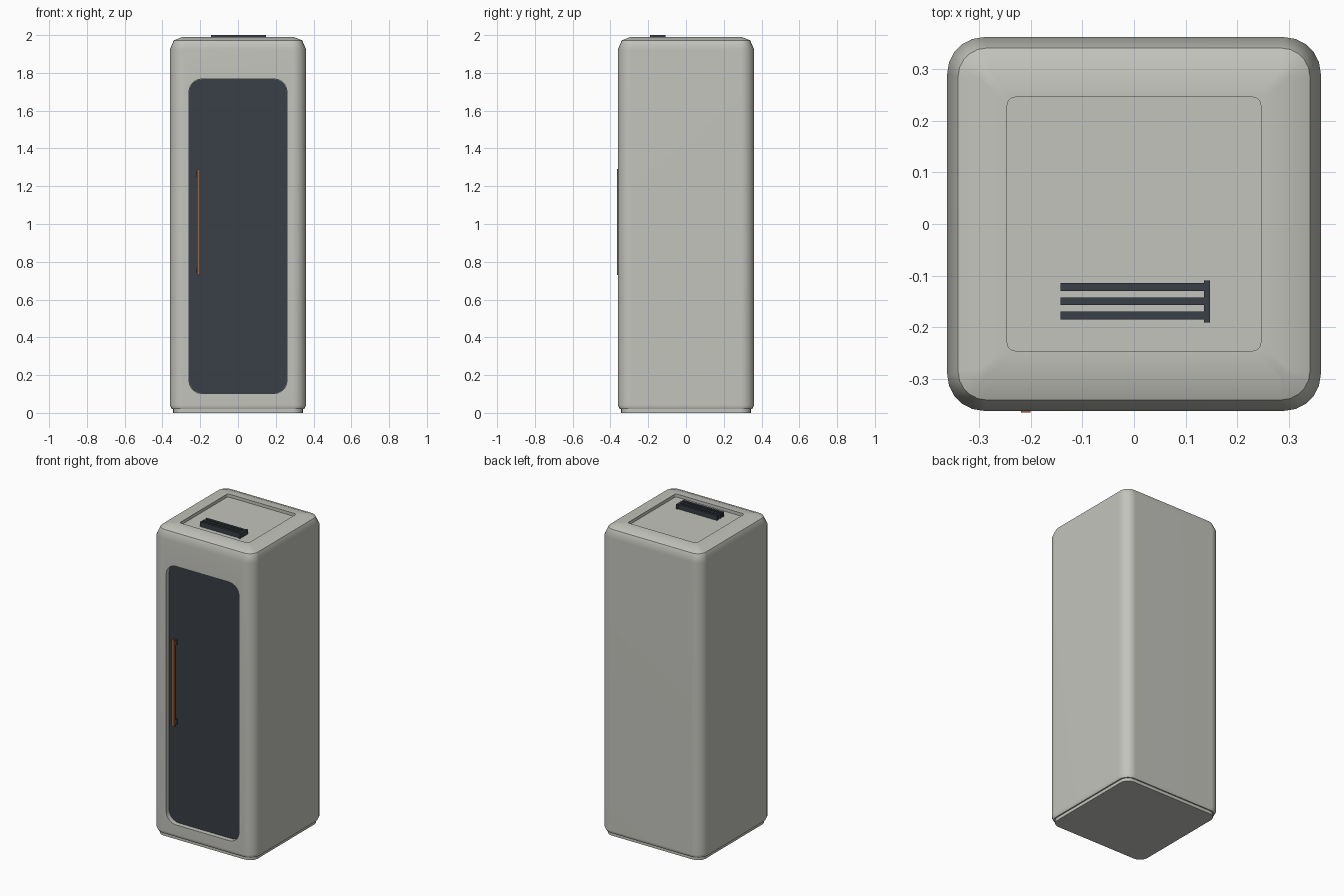
import bpy, bmesh
from math import cos, sin, pi, radians
from mathutils import Matrix

cube = bpy.data.objects.get("Cube")
if cube:
    bpy.data.objects.remove(cube, do_unlink=True)


def material(name, rgb):
    m = bpy.data.materials.new(name)
    m.use_nodes = True
    m.diffuse_color = (*rgb, 1)
    m.node_tree.nodes["Principled BSDF"].inputs["Base Color"].default_value = (*rgb, 1)
    return m


GREY = material("warm light grey", (0.55, 0.55, 0.51))
DARK = material("dark slate", (0.041, 0.05, 0.063))
COPPER = material("copper", (0.32, 0.12, 0.045))


def rounded_rect(hx, hy, r, z, seg=5):
    """Counter-clockwise outline of a rectangle with rounded corners."""
    pts = []
    for k, (sx, sy) in enumerate([(1, 1), (-1, 1), (-1, -1), (1, -1)]):
        for i in range(seg + 1):
            a = (k + i / seg) * pi / 2
            pts.append((sx * (hx - r) + r * cos(a), sy * (hy - r) + r * sin(a), z))
    return pts


def loft(name, rings, mat, matrix=None):
    """Skin a stack of rings (half x, half y, radius, z) and cap both ends."""
    bm = bmesh.new()
    loops = [[bm.verts.new(p) for p in rounded_rect(*ring)] for ring in rings]
    n = len(loops[0])
    for low, high in zip(loops, loops[1:]):
        for i in range(n):
            j = (i + 1) % n
            bm.faces.new((low[i], low[j], high[j], high[i]))
    bm.faces.new(loops[0][::-1])
    bm.faces.new(loops[-1])
    if matrix:
        bm.transform(matrix)
    return finish(name, bm, mat)


def box(name, lo, hi, mat):
    bm = bmesh.new()
    bmesh.ops.create_cube(bm, size=1)
    for v in bm.verts:
        v.co = [a + (b - a) * (c + 0.5) for a, b, c in zip(lo, hi, v.co)]
    return finish(name, bm, mat)


def finish(name, bm, mat):
    bmesh.ops.recalc_face_normals(bm, faces=bm.faces)
    me = bpy.data.meshes.new(name)
    bm.to_mesh(me)
    bm.free()
    me.materials.append(mat)
    ob = bpy.data.objects.new(name, me)
    bpy.context.collection.objects.link(ob)
    return ob


def activate(ob):
    bpy.ops.object.select_all(action='DESELECT')
    ob.select_set(True)
    bpy.context.view_layer.objects.active = ob


# Cabinet shell: plinth, body, chamfered lid and sunken top panel
profile = [
    (0.343, 0.055, 0.0), (0.343, 0.055, 0.02), (0.351, 0.062, 0.02),
    (0.361, 0.07, 0.042), (0.361, 0.07, 1.923), (0.34, 0.055, 1.972),
    (0.296, 0.015, 1.99), (0.245, 0.015, 1.99), (0.245, 0.015, 1.97),
]
cabinet = loft("cabinet", [(h, h, r, z) for h, r, z in profile], GREY)

# Front opening cut into the shell; local z points towards the front
DOOR_Z = 0.935
to_front = Matrix.Translation((0, 0, DOOR_Z)) @ Matrix.Rotation(radians(90), 4, 'X')
cutter = loft("door_cutter", [(0.26, 0.833, 0.07, z) for z in (0.325, 0.5)], GREY, to_front)
cutter.hide_render = True
cut = cabinet.modifiers.new("door_opening", 'BOOLEAN')
cut.operation = 'DIFFERENCE'
cut.solver = 'EXACT'
cut.object = cutter
activate(cabinet)
bpy.ops.object.modifier_apply(modifier=cut.name)
bpy.data.objects.remove(cutter, do_unlink=True)
bpy.ops.object.shade_smooth_by_angle(angle=radians(30))
weighted = cabinet.modifiers.new("even_shading", 'WEIGHTED_NORMAL')
weighted.keep_sharp = True

# Dark door panel set back in the opening
door = loft("door_panel", [(0.2595, 0.8325, 0.07, z) for z in (0.322, 0.331)], DARK, to_front)
activate(door)
bpy.ops.object.shade_smooth_by_angle(angle=radians(30))

# Door handle: copper bar on two dark standoffs
HX = -0.209
box("handle_bar", (HX - 0.009, -0.364, 0.73), (HX + 0.009, -0.349, 1.29), COPPER)
for label, z in (("lower", 0.755), ("upper", 1.265)):
    box(f"handle_{label}_standoff", (HX - 0.011, -0.352, z - 0.015),
        (HX + 0.009, -0.33, z + 0.015), DARK)

# Top vent: three slats joined by an end bar
for i in range(3):
    y = -0.122 - 0.0275 * i
    box(f"vent_slat_{i + 1}", (-0.142, y - 0.0075, 1.968), (0.137, y + 0.0075, 2.0), DARK)
box("vent_end_bar", (0.135, -0.19, 1.968), (0.147, -0.109, 2.0), DARK)
